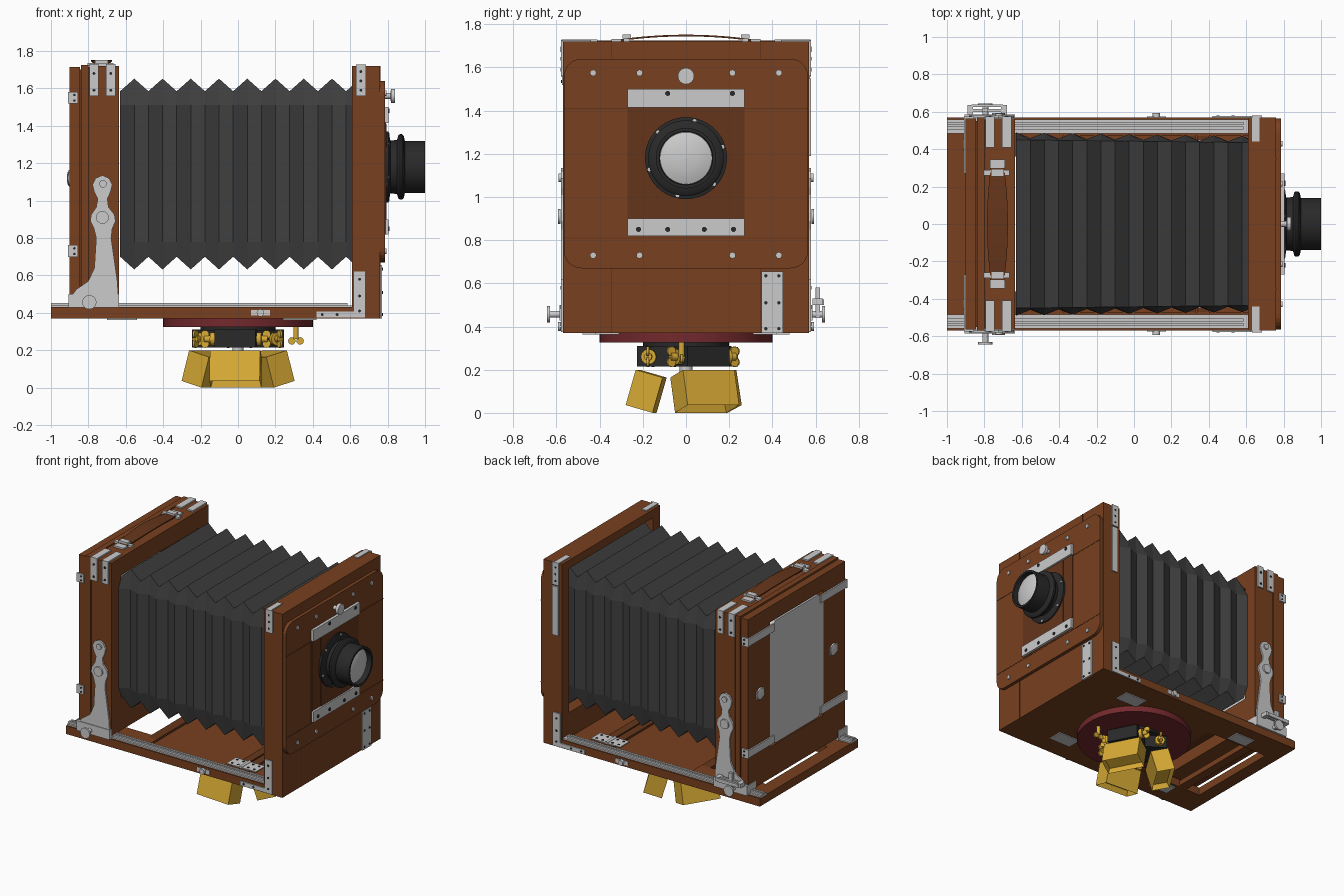
import bpy, bmesh, math
from mathutils import Matrix, Vector

def material(name, rgb):
    m = bpy.data.materials.new(name)
    m.diffuse_color = (*rgb, 1)
    return m

WOOD = material("wood", (0.19, 0.052, 0.014))
DARK_WOOD = material("dark_wood", (0.13, 0.036, 0.011))
CLOTH = material("bellows_cloth", (0.05, 0.05, 0.05))
BLACK = material("black_metal", (0.022, 0.022, 0.022))
BRASS = material("brass", (0.68, 0.40, 0.035))
MAROON = material("maroon", (0.17, 0.022, 0.026))
GLASS = material("pale_glass", (0.6, 0.6, 0.6))
T = Matrix.Translation
TURN = {'x': Matrix.Rotation(math.pi / 2, 4, 'Y'), 'y': Matrix.Rotation(-math.pi / 2, 4, 'X'), 'z': Matrix()}

def finish(name, bm, mat=None, smooth=False, M=None):
    bmesh.ops.recalc_face_normals(bm, faces=bm.faces)
    me = bpy.data.meshes.new(name)
    bm.to_mesh(me)
    bm.free()
    if M:
        me.transform(M)
    if smooth:
        me.shade_smooth()
        me.set_sharp_from_angle(angle=0.6)
    if mat:
        me.materials.append(mat)
    ob = bpy.data.objects.new(name, me)
    bpy.context.collection.objects.link(ob)
    return ob

def boxes(name, mat, *bounds, M=None):
    """One object from boxes given as x0, x1, y0, y1, z0, z1."""
    bm = bmesh.new()
    for b in bounds:
        c = [(b[i] + b[i + 1]) / 2 for i in (0, 2, 4)]
        s = [abs(b[i + 1] - b[i]) for i in (0, 2, 4)]
        bmesh.ops.create_cube(bm, size=1, matrix=T(c) @ Matrix.Diagonal((*s, 1)))
    return finish(name, bm, mat, M=M)

def discs(name, mat, axis, r, depth, *centers, sides=24, M=None):
    bm = bmesh.new()
    for c in centers:
        bmesh.ops.create_cone(bm, cap_ends=True, segments=sides, radius1=r, radius2=r, depth=depth,
                              matrix=T(c) @ TURN[axis])
    return finish(name, bm, mat, True, M)

def loft(name, mat, rings, caps=True, smooth=False):
    bm = bmesh.new()
    vs = [[bm.verts.new(p) for p in r] for r in rings]
    n = len(vs[0])
    for a, b in zip(vs, vs[1:]):
        for i in range(n):
            bm.faces.new((a[i], a[(i + 1) % n], b[(i + 1) % n], b[i]))
    if caps:
        bm.faces.new(vs[0])
        bm.faces.new(vs[-1])
    return finish(name, bm, mat, smooth)

def lathe_x(name, mat, profile, z, sides=48, y=0):
    ang = [2 * math.pi * i / sides for i in range(sides)]
    return loft(name, mat, [[(x, y + r * math.cos(a), z + r * math.sin(a)) for a in ang] for x, r in profile],
                smooth=True)

def ring(x0, x1, y, z0, z1, hy, hz0, hz1):
    """Four boards of a rectangular frame."""
    return [(x0, x1, -y, -hy, z0, z1), (x0, x1, hy, y, z0, z1),
            (x0, x1, -hy, hy, z0, hz0), (x0, x1, -hy, hy, hz1, z1)]

# Bed with open rear part
boxes("bed", WOOD, (-0.38, 0.76, -0.57, 0.57, 0.37, 0.415), (-1, -0.38, -0.57, -0.36, 0.37, 0.43),
      (-1, -0.38, 0.36, 0.57, 0.37, 0.43), (-1, -0.9, -0.36, 0.36, 0.37, 0.43), (-0.79, -0.72, -0.36, 0.36, 0.38, 0.42),
      (-0.38, 0.62, -0.57, -0.47, 0.415, 0.43), (-0.38, 0.62, 0.47, 0.57, 0.415, 0.43))
boxes("bed_cross_boards", DARK_WOOD, (-0.45, -0.38, -0.4, 0.4, 0.375, 0.43), (0.27, 0.33, -0.47, 0.47, 0.415, 0.43),
      (0.34, 0.4, -0.47, 0.47, 0.415, 0.43))

# Front standard, lens panel and lens board
boxes("front_standard", WOOD, *ring(0.61, 0.70, 0.57, 0.37, 1.72, 0.49, 0.6, 1.66), (0.70, 0.76, -0.57, 0.57, 0.37, 1.72))
outline = []
for cy, cz, a0 in ((0.485, 1.56, 0), (-0.485, 1.56, 90), (-0.485, 0.75, 180), (0.485, 0.75, 270)):
    for k in range(7):
        a = math.radians(a0 + 15 * k)
        outline.append((cy + 0.08 * math.cos(a), cz + 0.08 * math.sin(a)))
loft("front_panel", WOOD, [[(x, y, z) for y, z in outline] for x in (0.76, 0.785)])
boxes("lens_board", DARK_WOOD, (0.785, 0.79, -0.27, 0.27, 0.82, 1.42), (0.79, 0.795, -0.17, 0.17, 0.83, 1.41))
boxes("panel_seams", DARK_WOOD, *[(0.784, 0.787, -0.565, 0.565, z - 0.003, z + 0.003) for z in (0.81, 1.41)],
      *[(0.759, 0.762, y - 0.003, y + 0.003, a, b) for y in (-0.345, 0.345) for a, b in ((0.37, 0.67), (1.64, 1.72))])
boxes("lens_board_bars", None, (0.785, 0.805, -0.27, 0.27, 1.415, 1.50), (0.785, 0.805, -0.27, 0.27, 0.82, 0.90))
discs("lens_board_bar_screws", BLACK, 'x', 0.012, 0.01, *[(0.805, y, z) for y, z in
      ((-0.085, 1.48), (0.215, 1.48), (-0.22, 0.85), (-0.085, 0.85), (0.085, 0.85), (0.22, 0.85))], sides=12)
discs("panel_screws", None, 'x', 0.015, 0.012, *[(0.787, y, z) for y in (-0.43, -0.215, 0.215, 0.43)
      for z in (0.73, 1.575)], sides=12)
lathe_x("panel_knob", None, [(0.78, 0.016), (0.815, 0.016), (0.818, 0.038), (0.84, 0.038)], 1.56, 24)
boxes("front_stop_plate", None, (0.76, 0.77, 0.35, 0.45, 0.37, 0.655))
discs("front_stop_screws", BLACK, 'x', 0.008, 0.006, *[(0.771, y, z) for y in (0.37, 0.43) for z in (0.39, 0.51, 0.635)], sides=8)

# Lens
lathe_x("lens_barrel", BLACK, [(0.785, 0.19), (0.805, 0.19), (0.81, 0.165), (0.815, 0.14), (0.85, 0.145), (0.857, 0.168),
        (0.865, 0.175), (0.878, 0.175), (0.887, 0.165), (0.892, 0.14), (1.0, 0.14), (1.0, 0.124), (0.96, 0.122)], 1.18)
lathe_x("lens_glass", GLASS, [(0.955, 0.123), (0.965, 0.12), (0.976, 0.09), (0.983, 0.055), (0.986, 0.02), (0.987, 0.002)], 1.18)
discs("lens_flange_screws", None, 'x', 0.009, 0.008, *[(0.807, 0.177 * math.cos(k * math.pi / 3 + 0.3),
      1.18 + 0.177 * math.sin(k * math.pi / 3 + 0.3)) for k in range(6)], sides=8)

# Bellows: sides fold opposite to top and bottom
rings = []
for i in range(18):
    odd, t = i % 2, i / 17
    zt, zb = (1.652, 0.632) if odd else (1.585, 0.70)
    ys = (0.46 if odd else 0.49) - 0.02 * t
    yc = 0.45 - 0.015 * t
    half = [(ys, 0.78), (ys, 1.51), (yc, zt)]
    rings.append([(-0.63 + 0.0755 * i, y, z) for y, z in
                  [(yc, zb)] + half + [(-yc, zt), (-ys, 1.51), (-ys, 0.78), (-yc, zb)]])
loft("bellows", CLOTH, rings, caps=False)

# Rear standard and ground glass back
boxes("rear_standard", WOOD, *ring(-0.795, -0.635, 0.565, 0.45, 1.72, 0.455, 0.69, 1.59),
      *ring(-0.84, -0.80, 0.57, 0.45, 1.725, 0.4, 0.65, 1.62))
boxes("rear_standard_seam", DARK_WOOD, *ring(-0.80, -0.795, 0.56, 0.455, 1.715, 0.45, 0.68, 1.6))
boxes("back_frame", WOOD, *ring(-0.90, -0.845, 0.565, 0.45, 1.715, 0.31, 0.68, 1.60))
boxes("back_frame_lip", DARK_WOOD, *ring(-0.845, -0.84, 0.55, 0.46, 1.70, 0.32, 0.69, 1.59))
glass = [(0.31, 0.76), (0.31, 1.53), (0.25, 1.59), (-0.25, 1.59), (-0.31, 1.53), (-0.31, 0.76), (-0.25, 0.69), (0.25, 0.69)]
loft("ground_glass", None, [[(x, y, z) for y, z in glass] for x in (-0.902, -0.85)])
for s in (-1, 1):
    side = "left" if s < 0 else "right"
    for z, lvl in ((0.73, "lower"), (1.55, "upper")):
        boxes(f"back_clip_{lvl}_{side}", None, (-0.91, -0.90, s * 0.27, s * 0.575, z - 0.028, z + 0.028),
              (-0.91, -0.855, s * 0.565, s * 0.575, z - 0.032, z + 0.032))
        discs(f"back_clip_screws_{lvl}_{side}", BLACK, 'y', 0.007, 0.006, (-0.875, s * 0.576, z - 0.015),
              (-0.875, s * 0.576, z + 0.015), sides=8)
    boxes(f"back_latch_{side}", None, (-0.906, -0.90, s * 0.38, s * 0.47, 1.09, 1.15))
    lathe_x(f"back_latch_knob_{side}", None, [(-0.9, 0.045), (-0.908, 0.04), (-0.914, 0.02)], 1.12, 20, s * 0.425)

    # Focusing rails on the bed
    boxes(f"rail_{side}", None, (-1, 0.61, s * 0.485, s * 0.56, 0.43, 0.44), (-1, 0.585, s * 0.505, s * 0.52, 0.44, 0.453),
          (-1, 0.585, s * 0.53, s * 0.545, 0.44, 0.453))

    # Rear swing arm with its foot and knobs
    arm = [(-0.89, 0.49), (-0.865, 0.525), (-0.80, 0.57), (-0.768, 0.64), (-0.758, 0.80), (-0.77, 0.85), (-0.79, 0.89),
           (-0.785, 0.925), (-0.758, 0.965), (-0.75, 1.01), (-0.768, 1.045), (-0.778, 1.085), (-0.762, 1.12), (-0.725, 1.135),
           (-0.69, 1.12), (-0.672, 1.085), (-0.682, 1.045), (-0.698, 1.01), (-0.692, 0.965), (-0.66, 0.925), (-0.655, 0.89),
           (-0.672, 0.85), (-0.678, 0.80), (-0.655, 0.64), (-0.645, 0.57), (-0.64, 0.49)]
    loft(f"swing_arm_{side}", None, [[(x, y, z) for x, z in arm] for y in (s * 0.568, s * 0.58)])
    boxes(f"swing_arm_foot_{side}", None, (-0.905, -0.635, s * 0.48, s * 0.585, 0.428, 0.50))
    discs(f"arm_pivot_{side}", None, 'y', 0.02, 0.012, (-0.722, s * 0.584, 1.09))
    discs(f"arm_knob_{side}", None, 'y', 0.034, 0.012, (-0.725, s * 0.588, 0.91))
    discs(f"focus_shaft_{side}", None, 'y', 0.016, 0.06, (-0.795, s * 0.605, 0.457))
    discs(f"focus_knob_{side}", None, 'y', 0.038, 0.014, (-0.795, s * 0.637, 0.457))
    boxes(f"bed_catch_{side}", None, (0.07, 0.17, s * 0.57, s * 0.576, 0.385, 0.415))
    discs(f"bed_catch_knob_{side}", None, 'y', 0.02, 0.02, (0.12, s * 0.583, 0.4), sides=16)

    # Corner straps
    boxes(f"rear_straps_{side}", None, *[b for x in (-0.77, -0.68) for b in (
        (x - 0.025, x + 0.025, s * 0.565, s * 0.576, 1.56, 1.728), (x - 0.025, x + 0.025, s * 0.41, s * 0.576, 1.72, 1.73))])
    boxes(f"front_straps_{side}", None, (0.63, 0.685, s * 0.57, s * 0.58, 1.56, 1.727), (0.63, 0.67, s * 0.44, s * 0.58, 1.72, 1.727),
          (0.62, 0.68, s * 0.57, s * 0.578, 0.375, 0.62), (0.42, 0.62, s * 0.57, s * 0.578, 0.375, 0.407))
    screws = [(x, z) for x in (-0.77, -0.68) for z in (1.59, 1.68)] + [(0.657, z) for z in (1.59, 1.64, 1.69)]
    screws += [(0.65, z) for z in (0.41, 0.49, 0.58)] + [(0.45, 0.391), (0.53, 0.391)]
    discs(f"strap_screws_{side}", BLACK, 'y', 0.008, 0.006, *[(x, s * 0.578, z) for x, z in screws], sides=8)

    # Bed hinges above and below
    boxes(f"bed_hinges_{side}", None, (0.22, 0.46, s * 0.34, s * 0.45, 0.43, 0.436), (0.24, 0.42, s * 0.31, s * 0.42, 0.363, 0.37),
          (-0.7, -0.54, s * 0.38, s * 0.48, 0.363, 0.37))
    discs(f"bed_hinge_pin_{side}", None, 'y', 0.01, 0.11, (0.335, s * 0.395, 0.436), sides=12)
    discs(f"bed_hinge_screws_{side}", BLACK, 'z', 0.009, 0.004, *[(x, s * y, 0.437) for x in (0.25, 0.3, 0.38, 0.43)
          for y in (0.365, 0.425)], sides=8)

    # Carrying handle mounts
    boxes(f"handle_mount_{side}", None, (-0.805, -0.665, s * 0.26, s * 0.29, 1.72, 1.735),
          (-0.765, -0.695, s * 0.255, s * 0.295, 1.735, 1.752), (-0.77, -0.69, s * 0.30, s * 0.345, 1.72, 1.732))

# Parts on one side only: long side plate and the lock lever
boxes("front_side_plate", None, (0.635, 0.685, 0.57, 0.58, 1.19, 1.55))
boxes("lock_lever", None, (-0.89, -0.68, 0.60, 0.615, 0.50, 0.53), (-0.89, -0.86, 0.585, 0.635, 0.50, 0.53),
      (-0.71, -0.68, 0.585, 0.635, 0.50, 0.53), (-0.87, -0.70, 0.625, 0.64, 0.50, 0.525), (-0.81, -0.78, 0.60, 0.62, 0.44, 0.58))

# Carrying strap
rings = []
for i in range(17):
    t = -1 + i / 8
    y, z, w = 0.34 * t, 1.752 - 0.026 * t * t, 0.03 + 0.026 * (1 - t * t)
    rings.append([(-0.73 - w, y, z - 0.008), (-0.73 + w, y, z - 0.008), (-0.73 + w, y, z), (-0.73 - w, y, z)])
loft("carrying_strap", DARK_WOOD, rings, smooth=True)

# Tripod head
discs("head_disc", MAROON, 'z', 0.40, 0.045, (0, 0, 0.3475), sides=64)
discs("head_plate", BLACK, 'z', 0.2, 0.02, (0, 0, 0.316), sides=32)
discs("head_hub", BLACK, 'z', 0.12, 0.10, (0, 0, 0.265), sides=32)
discs("head_screw", None, 'z', 0.03, 0.04, (0, 0, 0.205))
for n, deg in enumerate((-94, 28, 148), 1):
    R = Matrix.Rotation(math.radians(deg), 4, 'Z')
    boxes(f"leg_bracket_{n}", BLACK, (0.03, 0.22, -0.11, 0.11, 0.215, 0.31), M=R)
    discs(f"leg_axle_{n}", BRASS, 'y', 0.018, 0.34, (0.165, 0, 0.26), sides=16, M=R)
    discs(f"leg_washers_{n}", BRASS, 'y', 0.036, 0.025, (0.165, -0.125, 0.26), (0.165, 0.125, 0.26), sides=12, M=R)
    discs(f"leg_wing_nuts_{n}", BRASS, 'x', 0.022, 0.012, *[(0.165, s * 0.165, 0.26 + d) for s in (-1, 1)
          for d in (-0.025, 0.025)], sides=12, M=R)
    # Hollow leg stub, splayed outward
    bm = bmesh.new()
    bmesh.ops.create_cube(bm, size=1, matrix=Matrix.Diagonal((0.13, 0.27, 0.17, 1)))
    bm.faces.ensure_lookup_table()
    low = min(bm.faces, key=lambda f: f.calc_center_median().z)
    bmesh.ops.inset_individual(bm, faces=[low], thickness=0.014)
    bmesh.ops.translate(bm, verts=low.verts, vec=(0, 0, 0.04))
    finish(f"leg_stub_{n}", bm, BRASS, M=R @ T((0.185, 0, 0.1)) @ Matrix.Rotation(-0.28, 4, 'Y'))
discs("clamp_screw", BRASS, 'z', 0.014, 0.07, (0.31, -0.02, 0.295), sides=12)
discs("clamp_screw_wings", BRASS, 'y', 0.02, 0.012, (0.288, -0.02, 0.25), (0.332, -0.02, 0.25), sides=12)
